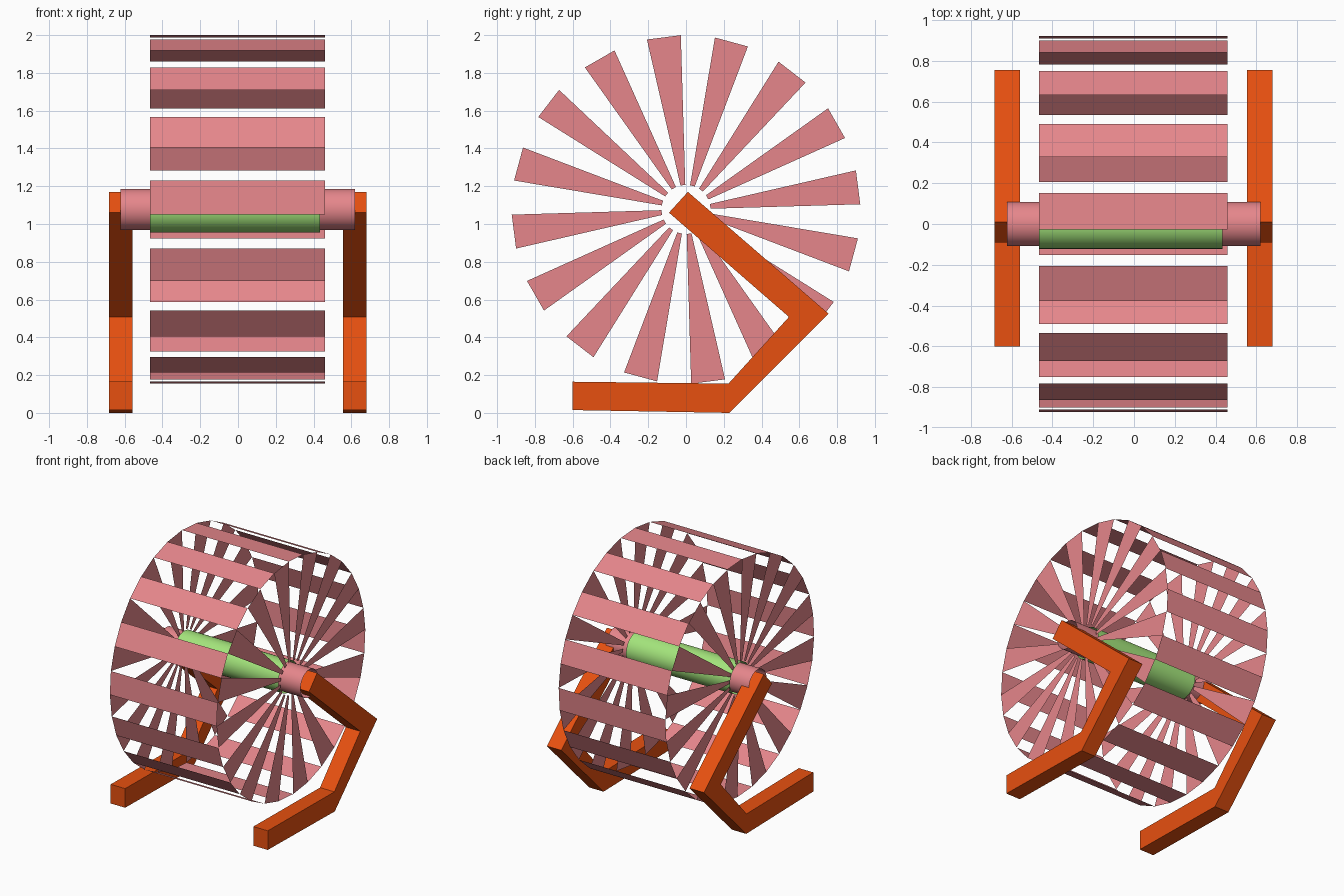
import bpy, bmesh, math

if "Cube" in bpy.data.objects:
    bpy.data.objects.remove(bpy.data.objects["Cube"], do_unlink=True)

AXIS_Z = 1.077          # height of the axle
RIM_R, BLADE_R = 0.923, 0.13
SIDES = 32
STEP = 2 * math.pi / SIDES
START = math.radians(1.7)
X0, X1 = -0.467, 0.46   # wheel ends


def material(name, rgb):
    m = bpy.data.materials.new(name)
    m.use_nodes = True
    m.diffuse_color = (*rgb, 1)
    m.node_tree.nodes["Principled BSDF"].inputs["Base Color"].default_value = (*rgb, 1)
    return m


pink = material("pink", (0.79, 0.24, 0.26))
green = material("green", (0.37, 0.78, 0.20))
orange = material("orange", (0.80, 0.08, 0.005))


def build(name, quads, mat, smooth=False):
    """Make an object from a list of polygons, welding shared corners."""
    bm = bmesh.new()
    for q in quads:
        bm.faces.new([bm.verts.new(p) for p in q])
    bmesh.ops.remove_doubles(bm, verts=bm.verts, dist=1e-5)
    for f in bm.faces:
        f.smooth = smooth
    me = bpy.data.meshes.new(name)
    bm.to_mesh(me)
    bm.free()
    me.materials.append(mat)
    ob = bpy.data.objects.new(name, me)
    bpy.context.collection.objects.link(ob)
    return ob


def ring(x, r, i):
    a = START + i * STEP
    return (x, r * math.cos(a), AXIS_Z + r * math.sin(a))


def strip(x0, x1, r, i):
    return [ring(x0, r, i), ring(x1, r, i), ring(x1, r, i + 1), ring(x0, r, i + 1)][::-1]


def blade(x, i):
    q = [ring(x, BLADE_R, i), ring(x, RIM_R, i), ring(x, RIM_R, i + 1), ring(x, BLADE_R, i + 1)]
    return q if x > 0 else q[::-1]


# Wheel: end blades on even segments, rim slats on odd segments
build("left_blades", [blade(X1, i) for i in range(0, SIDES, 2)], pink)
build("right_blades", [blade(X0, i) for i in range(0, SIDES, 2)], pink)
build("rim_slats", [strip(X0, X1, RIM_R, i) for i in range(1, SIDES, 2)], pink)

# Open axle tube and the sleeve around it
build("axle", [strip(-0.623, 0.62, 0.109, i) for i in range(SIDES)], pink, True)
build("axle_sleeve", [strip(X0, 0.435, 0.122, i) for i in range(SIDES)], green, True)

# Bent legs: a side profile (y, z) in three bars, extruded across x
outer = [(0.01, 1.17), (0.755, 0.525), (0.23, 0.0), (-0.602, 0.015)]
inner = [(-0.09, 1.06), (0.545, 0.508), (0.225, 0.155), (-0.602, 0.165)]


def leg(name, xa, xb):
    quads = []
    for x in (xa, xb):
        for k in range(3):
            q = [outer[k], outer[k + 1], inner[k + 1], inner[k]]
            quads.append([(x, y, z) for y, z in q])
    loop = outer + inner[::-1]
    for k in range(len(loop)):
        (y0, z0), (y1, z1) = loop[k], loop[(k + 1) % len(loop)]
        quads.append([(xa, y0, z0), (xb, y0, z0), (xb, y1, z1), (xa, y1, z1)])
    ob = build(name, quads, orange)
    bm = bmesh.new()
    bm.from_mesh(ob.data)
    bmesh.ops.recalc_face_normals(bm, faces=bm.faces)
    bm.to_mesh(ob.data)
    bm.free()


leg("left_leg", 0.555, 0.68)
leg("right_leg", -0.684, -0.559)
